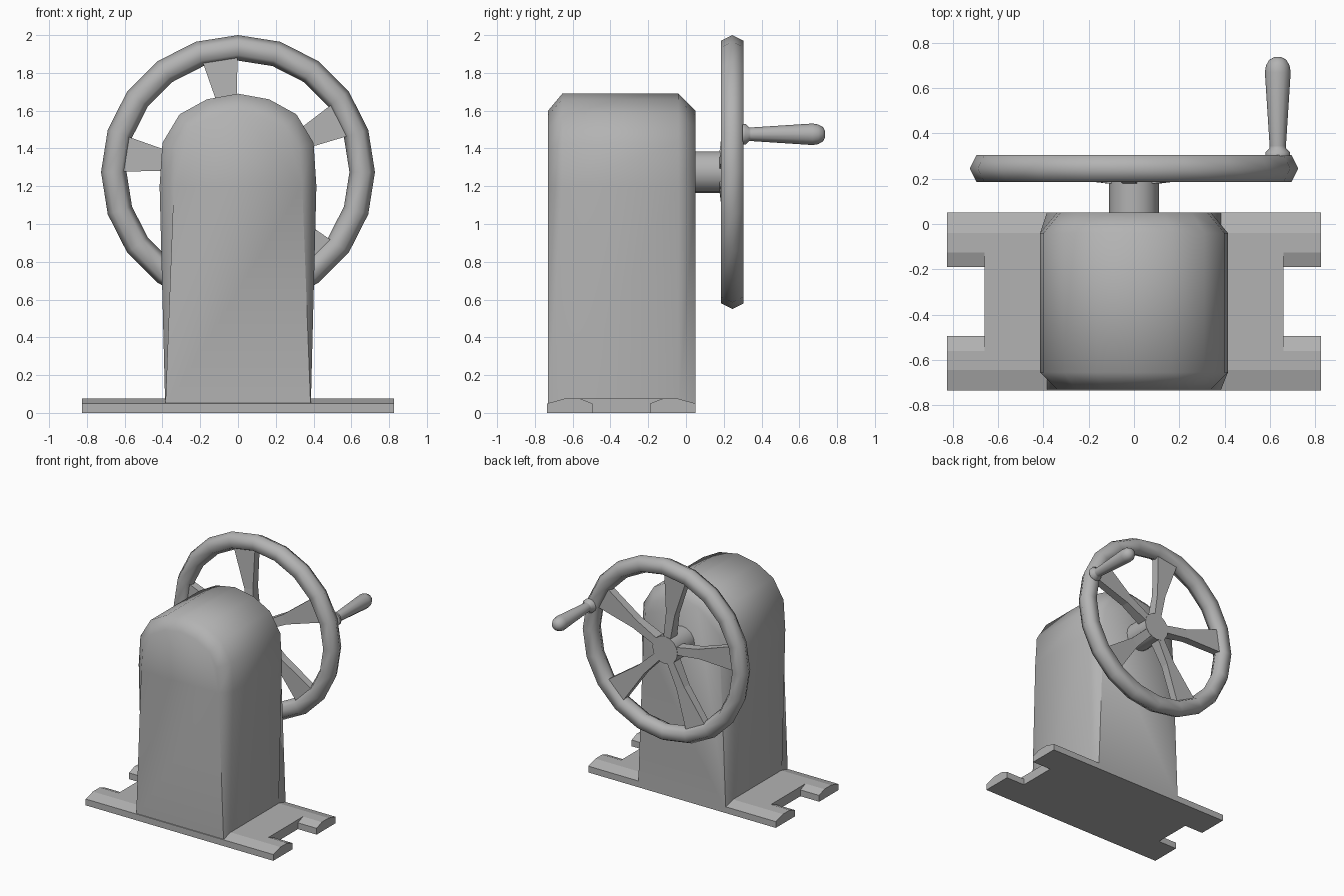
import bpy, bmesh, math
from mathutils import Matrix, Vector

if "Cube" in bpy.data.objects:
    bpy.data.objects.remove(bpy.data.objects["Cube"], do_unlink=True)

grey = bpy.data.materials.new("plain grey")
grey.use_nodes = True
colour = (0.45, 0.45, 0.45, 1)
grey.diffuse_color = colour
grey.node_tree.nodes["Principled BSDF"].inputs["Base Color"].default_value = colour


def finish(name, bm, angle=None):
    bmesh.ops.remove_doubles(bm, verts=bm.verts, dist=0.0005)
    bmesh.ops.recalc_face_normals(bm, faces=bm.faces)
    mesh = bpy.data.meshes.new(name)
    bm.to_mesh(mesh)
    bm.free()
    mesh.materials.append(grey)
    obj = bpy.data.objects.new(name, mesh)
    bpy.context.collection.objects.link(obj)
    if angle:
        bpy.ops.object.select_all(action="DESELECT")
        obj.select_set(True)
        bpy.context.view_layer.objects.active = obj
        bpy.ops.object.shade_smooth_by_angle(angle=math.radians(angle))
    return obj


def loft(bm, rings, closed=False):
    """Bridge equal rings of points; cap the ends unless the loft is closed."""
    loops = [[bm.verts.new(p) for p in ring] for ring in rings]
    n = len(loops[0])
    pairs = list(zip(loops, loops[1:]))
    if closed:
        pairs.append((loops[-1], loops[0]))
    for a, b in pairs:
        for i in range(n):
            j = (i + 1) % n
            bm.faces.new((a[i], a[j], b[j], b[i]))
    if not closed:
        bm.faces.new(loops[0])
        bm.faces.new(loops[-1])


def lathe(name, profile, centre, segments, closed=False, angle=50):
    """Turn (radius, y) points around an axis along y."""
    bm = bmesh.new()
    cx, cz = centre
    rings = []
    for r, y in profile:
        rings.append([(cx + r * math.cos(math.tau * i / segments), y,
                       cz + r * math.sin(math.tau * i / segments))
                      for i in range(segments)])
    loft(bm, rings, closed)
    return finish(name, bm, angle)


# Arched housing with a chamfer that fades out towards the floor
def arch(half, y):
    right = [(x, y, z) for x, z in half]
    left = [(-x, y, z) for x, z in reversed(half[:-1])]
    return right + left


outer = [(0.385, 0.02), (0.415, 1.2), (0.4, 1.43), (0.31, 1.58), (0.165, 1.66), (0, 1.69)]
inner = [(0.385, 0.02), (0.34, 1.2), (0.325, 1.4), (0.255, 1.51), (0.135, 1.575), (0, 1.6)]
bm = bmesh.new()
loft(bm, [arch(inner, -0.73), arch(outer, -0.655), arch(outer, -0.04), arch(inner, 0.05)])
finish("housing", bm, 50)


# Base plate and four feet, with sloping upper edges
def slab(name, section, x0, x1):
    bm = bmesh.new()
    loft(bm, [[(x, y, z) for y, z in section] for x in (x0, x1)])
    return finish(name, bm)


LOW, HIGH, FOOT_X, END_X = 0.05, 0.075, 0.66, 0.825
FRONT, BACK = -0.735, 0.05
slab("base_plate", [(FRONT, 0), (FRONT, LOW), (FRONT + 0.09, HIGH),
                    (BACK - 0.09, HIGH), (BACK, LOW), (BACK, 0)], -FOOT_X, FOOT_X)
for side, sx in (("left", 1), ("right", -1)):
    for end, edge, d in (("front", FRONT, 1), ("back", BACK, -1)):
        section = [(edge, 0), (edge, LOW), (edge + 0.09 * d, HIGH),
                   (edge + 0.175 * d, HIGH), (edge + 0.24 * d, LOW), (edge + 0.24 * d, 0)]
        slab(f"foot_{end}_{side}", section, sx * FOOT_X, sx * END_X)

# Wheel rim with a six-sided section, and its shaft
AXIS = (0, 1.275)
lathe("wheel_rim", [(0.725, 0.245), (0.695, 0.305), (0.62, 0.305),
                    (0.59, 0.245), (0.62, 0.185), (0.695, 0.185)],
      AXIS, 20, closed=True, angle=70)
lathe("wheel_shaft", [(0.11, 0.03), (0.11, 0.265)], AXIS, 16)

# Five spokes that widen and thin towards the rim
for k in range(5):
    turn = Matrix.Rotation(-math.radians(99 + 72 * k), 4, "Y")
    move = Matrix.Translation((AXIS[0], 0, AXIS[1])) @ turn
    rings = []
    for r, w, y0, y1 in ((0.08, 0.03, 0.175, 0.262), (0.3, 0.038, 0.2, 0.265),
                         (0.6, 0.093, 0.215, 0.275)):
        rings.append([move @ Vector((r, y, z))
                      for y, z in ((y0, -w), (y0, w), (y1, w), (y1, -w))])
    bm = bmesh.new()
    loft(bm, rings)
    finish(f"spoke_{k + 1}", bm)

# Turned crank grip on the rim
lathe("crank_grip", [(0.055, 0.3), (0.055, 0.316), (0.036, 0.335), (0.036, 0.345),
                     (0.057, 0.67), (0.052, 0.7), (0.038, 0.725), (0.015, 0.737)],
      (0.635, 1.475), 12)
